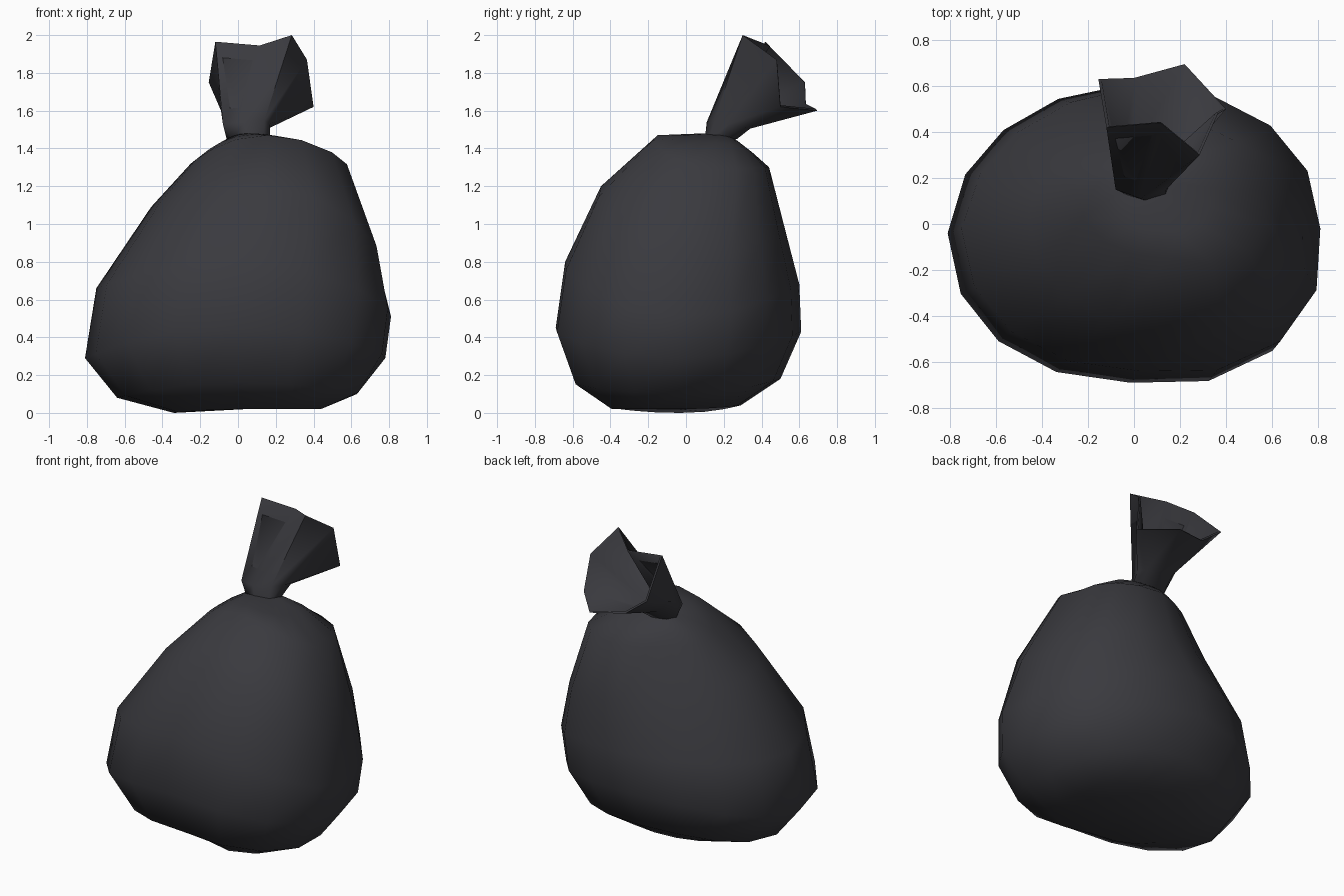
import bpy, bmesh, math
from mathutils import Vector

if "Cube" in bpy.data.objects:
    bpy.data.objects.remove(bpy.data.objects["Cube"])

SIDES = 16
black = bpy.data.materials.new("black plastic")
black.diffuse_color = (0.042, 0.042, 0.049, 1)
black.use_nodes = True
black.node_tree.nodes["Principled BSDF"].inputs["Base Color"].default_value = black.diffuse_color


def spow(v, p=0.94):
    return math.copysign(abs(v) ** p, v)


def body_ring(xl, zl, xr, zr, yf, zf, yb, zb, bulge, dent):
    """Tilted oval through left, right, front and back points,
    bulged at the front right and dented at the back left."""
    pts = []
    for i in range(SIDES):
        a = 2 * math.pi * i / SIDES
        c, s = math.cos(a), math.sin(a)
        k = max(0, -math.sin(2 * a)) * (bulge if c > 0 else -dent)
        x = (xl + xr) / 2 + (xr - xl) / 2 * spow(c) + k * c
        y = (yf + yb) / 2 + (yb - yf) / 2 * spow(s) + k * s
        z = c * c * (zr if c > 0 else zl) + s * s * (zb if s > 0 else zf)
        pts.append(Vector((x, y, z)))
    return pts


def shrink(ring, f):
    mid = sum(ring, Vector()) / len(ring)
    return [mid + (p - mid) * f for p in ring]


def loft(name, rings, angle):
    """Skin a stack of rings, close both ends with fans, smooth below angle."""
    bm = bmesh.new()
    loops = [[bm.verts.new(p) for p in r] for r in rings]
    n = len(rings[0])
    for a, b in zip(loops, loops[1:]):
        for i in range(n):
            j = (i + 1) % n
            bm.faces.new((a[i], a[j], b[j], b[i]))
    for loop in (loops[0], loops[-1]):
        tip = bm.verts.new(sum((v.co for v in loop), Vector()) / n)
        for i in range(n):
            bm.faces.new((loop[i], loop[(i + 1) % n], tip))
    bmesh.ops.recalc_face_normals(bm, faces=bm.faces)
    me = bpy.data.meshes.new(name)
    bm.to_mesh(me)
    bm.free()
    me.materials.append(black)
    ob = bpy.data.objects.new(name, me)
    bpy.context.collection.objects.link(ob)
    bpy.ops.object.select_all(action='DESELECT')
    ob.select_set(True)
    bpy.context.view_layer.objects.active = ob
    bpy.ops.object.shade_smooth_by_angle(angle=math.radians(angle))
    return ob


# Sagging sack: left x,z / right x,z / front y,z / back y,z / bulge, dent per ring
body = [
    (-0.34, 0.00, 0.40, 0.02, -0.35, 0.02, 0.29, 0.04, 0.10, 0.00),
    (-0.64, 0.08, 0.63, 0.10, -0.57, 0.16, 0.50, 0.18, 0.08, 0.02),
    (-0.81, 0.29, 0.78, 0.29, -0.69, 0.45, 0.61, 0.43, 0.06, 0.03),
    (-0.75, 0.66, 0.81, 0.51, -0.64, 0.80, 0.60, 0.68, 0.06, 0.04),
    (-0.46, 1.09, 0.73, 0.83, -0.45, 1.20, 0.53, 0.95, 0.07, 0.05),
    (-0.25, 1.32, 0.56, 1.29, -0.15, 1.47, 0.44, 1.30, 0.07, 0.05),
    (-0.16, 1.39, 0.33, 1.43, -0.03, 1.475, 0.35, 1.38, 0.03, 0.03),
    (-0.06, 1.45, 0.17, 1.47, 0.10, 1.48, 0.26, 1.45, 0.00, 0.00),
]
loft("sack_body", [body_ring(*r) for r in body], 75)

# Tied neck flaring into a crumpled open mouth that leans backwards
V = Vector
flare = [V(p) for p in (
    (-0.08, 0.15, 1.53), (0.03, 0.11, 1.54), (0.14, 0.15, 1.55), (0.17, 0.23, 1.53),
    (0.17, 0.31, 1.51), (0.10, 0.34, 1.505), (-0.02, 0.33, 1.53), (-0.09, 0.28, 1.60))]
rim = [V(p) for p in (
    (-0.12, 0.42, 1.965), (0.115, 0.44, 1.945), (0.285, 0.30, 2.0), (0.365, 0.48, 1.87),
    (0.40, 0.50, 1.62), (0.22, 0.695, 1.60), (0.0, 0.635, 1.63), (-0.155, 0.63, 1.75))]
neck = []
for i in range(8):
    a = math.radians(225 + 45 * i)
    neck.append(V((0.055 + 0.115 * math.cos(a), 0.185 + 0.085 * math.sin(a), 1.45)))
inner_rim = shrink(rim, 0.95)
inner_flare = shrink(flare, 0.8)
loft("tied_neck", [neck, flare, rim, inner_rim, inner_flare], 80)
